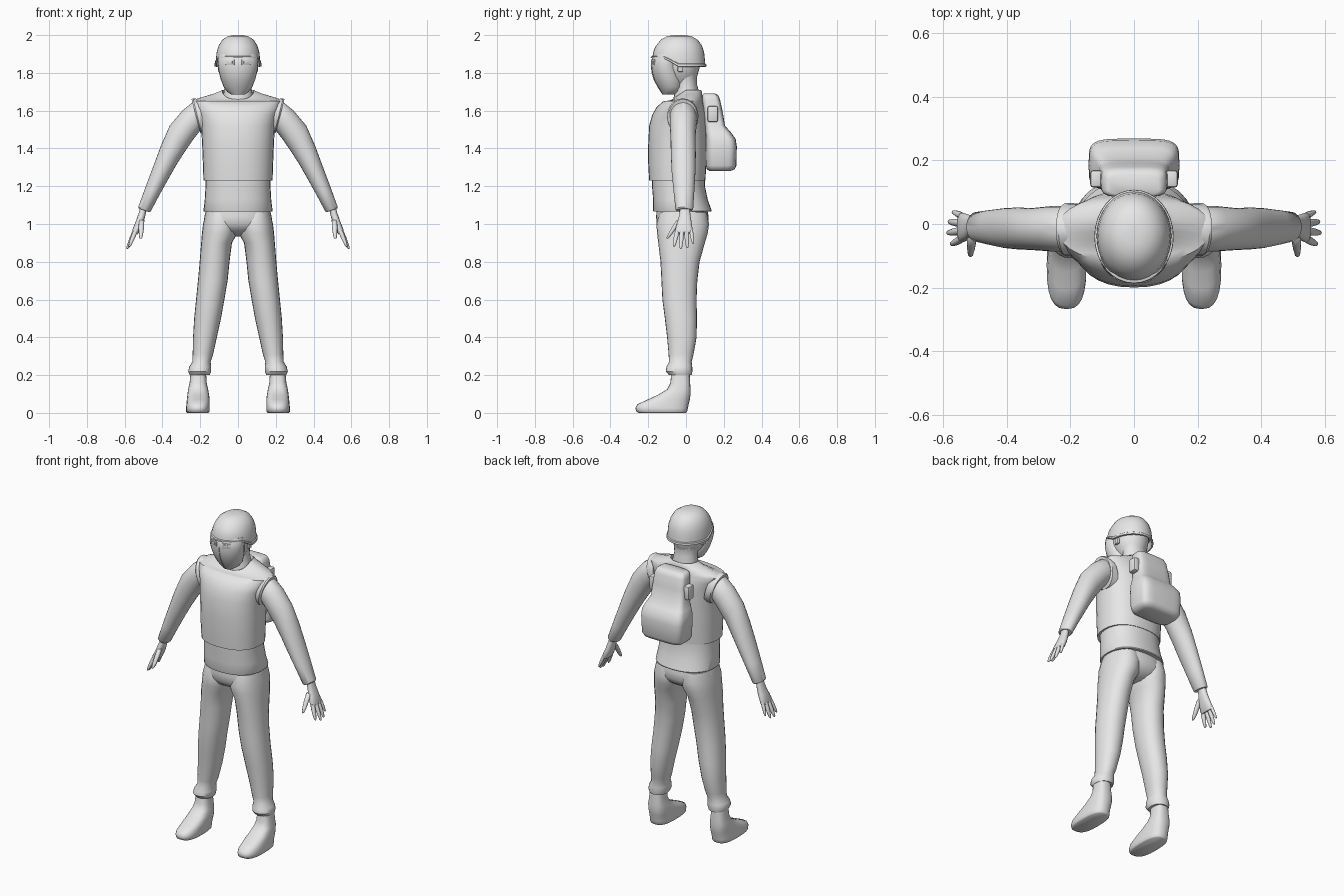
import bpy, bmesh, math
from mathutils import Matrix

grey = bpy.data.materials.new("plain grey")
grey.diffuse_color = (0.8, 0.8, 0.8, 1)


def finish(bm, name, mirror=False, angle=40):
    bmesh.ops.recalc_face_normals(bm, faces=bm.faces)
    mesh = bpy.data.meshes.new(name)
    bm.to_mesh(mesh)
    bm.free()
    ob = bpy.data.objects.new(name, mesh)
    bpy.context.collection.objects.link(ob)
    mesh.materials.append(grey)
    if mirror:
        ob.modifiers.new("mirror", 'MIRROR').use_mirror_merge = False
    bpy.ops.object.select_all(action='DESELECT')
    ob.select_set(True)
    bpy.context.view_layer.objects.active = ob
    bpy.ops.object.shade_smooth_by_angle(angle=math.radians(angle))
    return ob


def add_loft(bm, sections, n=24, power=2.0, warp=None):
    """Skin rounded rings; a section is inner x, z, outer x, z, then y range."""
    rings = []
    for x0, z0, x1, z1, y0, y1 in sections:
        ring = []
        for i in range(n):
            a = 2 * math.pi * i / n
            c, s = math.cos(a), math.sin(a)
            u = math.copysign(abs(c) ** (2 / power), c) / 2
            v = math.copysign(abs(s) ** (2 / power), s) / 2
            co = ((x0 + x1) / 2 + u * (x1 - x0), (y0 + y1) / 2 + v * (y1 - y0),
                  (z0 + z1) / 2 + u * (z1 - z0))
            ring.append(bm.verts.new(warp(*co) if warp else co))
        rings.append(ring)
    for a, b in zip(rings, rings[1:]):
        for i in range(n):
            j = (i + 1) % n
            bm.faces.new((a[i], a[j], b[j], b[i]))
    bm.faces.new(rings[0])
    bm.faces.new(rings[-1])


def loft(name, sections, n=24, power=2.0, warp=None, mirror=False, angle=40):
    bm = bmesh.new()
    add_loft(bm, sections, n, power, warp)
    return finish(bm, name, mirror, angle)


def level(rows):
    """Centred horizontal rings from z, half width, y range."""
    return [(-r, z, r, z, y0, y1) for z, r, y0, y1 in rows]


def side(rows):
    """Off-centre horizontal rings from z, x range, y range."""
    return [(x0, z, x1, z, y0, y1) for z, x0, x1, y0, y1 in rows]


def box(name, loc, size, turn=0, bevel=0.003):
    bm = bmesh.new()
    m = Matrix.Translation(loc) @ Matrix.Rotation(turn, 4, 'Z') @ Matrix.Diagonal((*size, 1))
    bmesh.ops.create_cube(bm, size=1, matrix=m)
    bmesh.ops.bevel(bm, geom=bm.edges[:], offset=bevel, segments=2, affect='EDGES', profile=0.5)
    return finish(bm, name, True)


def clamp(t):
    return max(0.0, min(1.0, t))


# Vest with a scooped neckline
def scoop(x, y, z):
    if z > 1.65:
        z -= clamp(-y / 0.08) * (z - 1.65) * 0.9
    return x, y, z


loft("vest", level([
    (1.23, .183, -.195, .103), (1.32, .186, -.20, .107), (1.42, .19, -.20, .11),
    (1.52, .195, -.195, .11), (1.58, .208, -.178, .108), (1.62, .226, -.155, .10),
    (1.65, .238, -.12, .09), (1.665, .215, -.105, .088), (1.69, .13, -.09, .085),
    (1.705, .09, -.08, .083), (1.71, .084, -.074, .078), (1.69, .078, -.07, .073)]),
    n=32, power=2.3, warp=scoop)
loft("armhole_trim", [
    (.15, 1.47, .20, 1.66, -.10, .065), (.192, 1.475, .238, 1.665, -.10, .066),
    (.200, 1.485, .246, 1.66, -.092, .06)], mirror=True)

# Shirt hem and trousers
loft("shirt_hem", level([
    (1.065, .180, -.172, .134), (1.07, .183, -.174, .136), (1.13, .176, -.174, .115),
    (1.20, .172, -.18, .10), (1.26, .172, -.18, .10)]), n=32, power=2.3)
loft("trouser_hips", level([
    (1.09, .165, -.155, .11), (1.04, .178, -.158, .12), (1.00, .183, -.156, .12),
    (.965, .16, -.13, .10), (.945, .10, -.09, .07), (.935, .04, -.05, .04)]), n=32, power=2.3)
loft("trouser_leg", side([
    (1.06, .01, .172, -.14, .11), (1.00, .0, .185, -.157, .122), (.95, .004, .191, -.153, .115),
    (.90, .032, .195, -.147, .10), (.80, .045, .203, -.135, .072), (.70, .055, .212, -.13, .06),
    (.60, .072, .222, -.125, .056), (.50, .09, .232, -.112, .058), (.40, .112, .238, -.10, .056),
    (.31, .132, .24, -.092, .04), (.27, .145, .242, -.09, .03), (.245, .142, .258, -.103, .033),
    (.22, .142, .264, -.107, .034), (.20, .15, .256, -.09, .03), (.203, .165, .245, -.07, .02)]),
    power=2.15, mirror=True)

# Boots
loft("boot", side([
    (.23, .170, .250, -.078, .018), (.16, .166, .256, -.082, .022), (.125, .158, .264, -.10, .024),
    (.095, .153, .268, -.15, .024), (.07, .150, .271, -.205, .020), (.045, .150, .273, -.258, .014),
    (.025, .150, .275, -.268, .010), (.006, .150, .274, -.262, .006), (.0, .156, .268, -.25, .0)]),
    power=2.7, mirror=True, angle=50)

# Sleeves
loft("sleeve", [
    (.14, 1.52, .17, 1.645, -.075, .05), (.196, 1.50, .235, 1.648, -.086, .056),
    (.235, 1.45, .295, 1.60, -.086, .056), (.28, 1.385, .362, 1.52, -.082, .05),
    (.322, 1.32, .408, 1.415, -.08, .052), (.365, 1.245, .447, 1.31, -.076, .05),
    (.415, 1.155, .49, 1.195, -.066, .044), (.462, 1.067, .528, 1.09, -.056, .038),
    (.468, 1.062, .525, 1.082, -.05, .033)], mirror=True)

# Hands: palm, four fingers and a thumb
bm = bmesh.new()
add_loft(bm, [
    (.482, 1.085, .515, 1.10, -.032, .02), (.490, 1.045, .525, 1.06, -.034, .023),
    (.503, 1.00, .542, 1.012, -.047, .03), (.522, .96, .558, .972, -.058, .036),
    (.532, .945, .558, .955, -.055, .033)], n=16, power=2.4)
digits = [((.542, -.046, .965), (.575, -.064, .88), .012),
          ((.546, -.022, .965), (.587, -.028, .868), .012),
          ((.546, .003, .965), (.582, .007, .873), .012),
          ((.542, .026, .97), (.570, .038, .895), .010),
          ((.510, -.036, 1.02), (.515, -.100, .922), .014)]
for base, tip, r in digits:
    rings = []
    for t, k in ((0, 1), (.35, 1.05), (.7, .85), (.93, .6), (1, .25)):
        x, y, z = (p + (q - p) * t for p, q in zip(base, tip))
        rings.append((x - r * k, z, x + r * k, z, y - r * k, y + r * k))
    add_loft(bm, rings, n=10)
finish(bm, "hand", True, 60)

# Neck, head and face mask
loft("neck", level([
    (1.62, .085, -.08, .075), (1.69, .077, -.06, .072), (1.74, .068, -.055, .058),
    (1.78, .072, -.06, .058), (1.82, .08, -.06, .066)]))
loft("head", level([
    (1.75, .06, -.10, .045), (1.785, .084, -.12, .06), (1.82, .096, -.14, .07),
    (1.86, .10, -.15, .078), (1.93, .09, -.14, .07)]))
mask = [(1.685, .035, -.122, -.06), (1.70, .057, -.132, -.03), (1.725, .076, -.148, -.015),
        (1.765, .091, -.169, -.015), (1.80, .10, -.179, -.022), (1.84, .106, -.184, -.03),
        (1.87, .107, -.182, -.02), (1.90, .104, -.165, -.02)]
loft("face_mask", level(mask))
loft("mask_seam", level([(z, .003, y0 - .003, y0 + .02) for z, r, y0, y1 in mask[:6]]), n=4, angle=20)
box("eye_frame", (.042, -.174, 1.857), (.050, .009, .030), .33)
box("eye", (.042, -.178, 1.857), (.026, .008, .014), .33, .002)
box("ear", (.098, -.03, 1.83), (.018, .03, .05), 0, .007)


# Helmet with the rim raised over the brow
def brow(x, y, z):
    if z < 1.94:
        z += clamp((-.04 - y) / .075) * .045 * (1.94 - z) / .105
    return x, y, z


loft("helmet", level([
    (2.0, .022, -.065, -.01), (1.994, .054, -.10, .03), (1.975, .083, -.134, .062),
    (1.945, .102, -.158, .084), (1.91, .113, -.17, .096), (1.87, .117, -.175, .10),
    (1.85, .118, -.177, .102), (1.846, .124, -.186, .107), (1.834, .125, -.187, .108),
    (1.832, .115, -.175, .10), (1.87, .108, -.168, .092)]), n=32, warp=brow, angle=45)

# Backpack with a wide lower pouch and small side pockets
loft("backpack", level([
    (1.28, .105, .125, .235), (1.29, .128, .11, .257), (1.31, .138, .105, .267),
    (1.41, .143, .105, .269), (1.45, .141, .105, .263), (1.485, .128, .103, .238),
    (1.52, .112, .10, .207), (1.60, .107, .09, .193), (1.66, .103, .085, .18),
    (1.682, .095, .085, .17), (1.69, .08, .092, .155)]), n=32, power=4.5, angle=50)
box("side_pocket", (.118, .142, 1.582), (.04, .055, .085), 0, .01)
